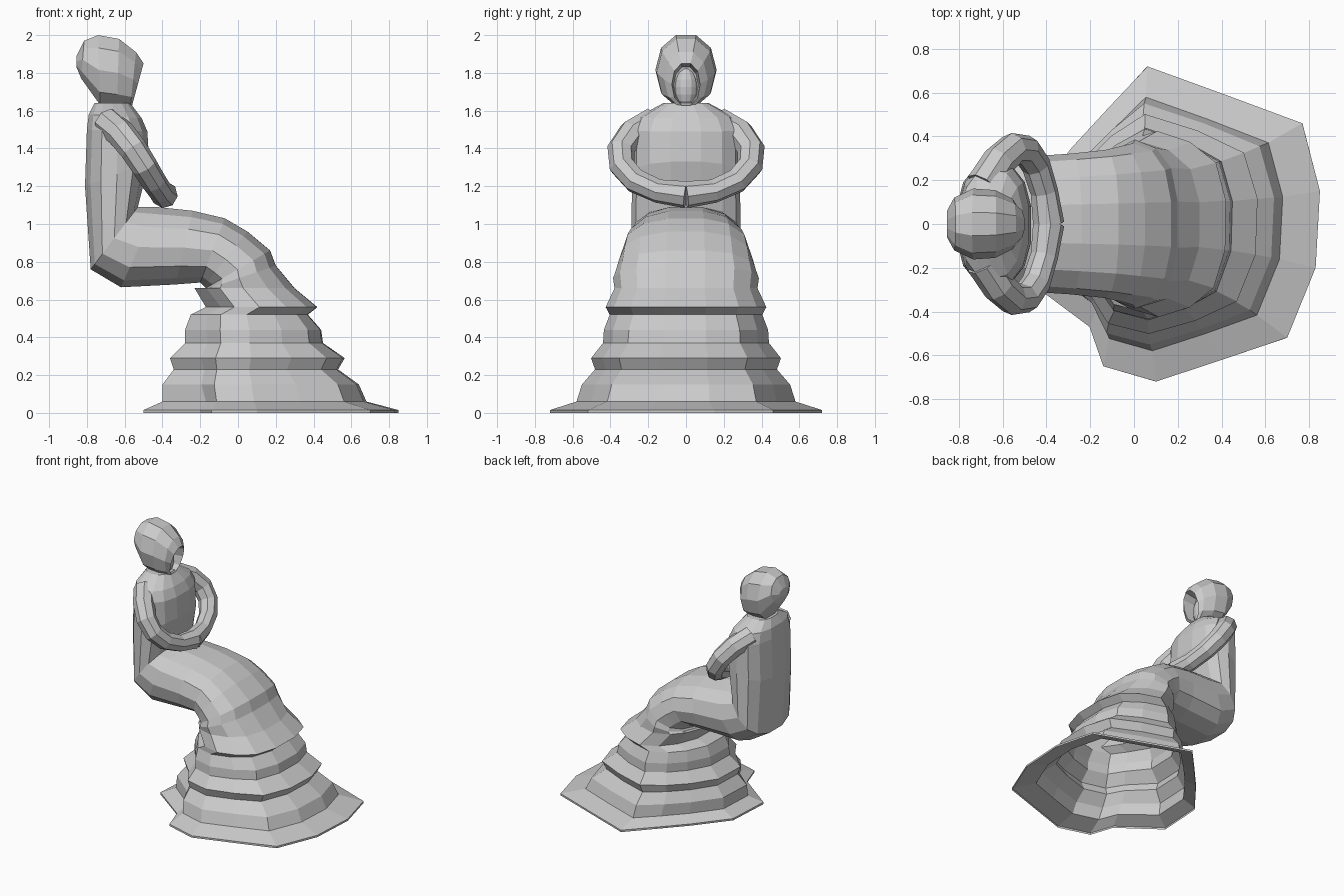
import bpy, bmesh, math
from mathutils import Vector

if "Cube" in bpy.data.objects:
    bpy.data.objects.remove(bpy.data.objects["Cube"])


def oval(n, power):
    """Unit rounded outline with a flat side at each end of u."""
    pts = []
    for i in range(n):
        a = (i + .5) * 2 * math.pi / n
        c, s = math.cos(a), math.sin(a)
        pts.append((math.copysign(abs(c) ** power, c), math.copysign(abs(s) ** power, s)))
    m, k = max(p[0] for p in pts), max(p[1] for p in pts)
    return [(u / m, v / k) for u, v in pts]


def loft(name, rings, outline, hem=None, cap_end=True):
    """Skin rings, each (x0, z0, x1, z1, half width); low rings blend into the hem outline."""
    bm = bmesh.new()
    loops = []
    for x0, z0, x1, z1, w in rings:
        a, b = Vector((x0, 0, z0)), Vector((x1, 0, z1))
        t = max(0, 1 - .57 * (z0 + z1)) if hem else 0
        loop = []
        for i, (u, v) in enumerate(outline):
            if hem:
                u += (hem[i][0] - u) * t
                v += (hem[i][1] - v) * t
            loop.append(bm.verts.new((a + b) / 2 + (b - a) / 2 * u + Vector((0, v * w, 0))))
        loops.append(loop)
    n = len(outline)
    for p, q in zip(loops, loops[1:]):
        for i in range(n):
            j = (i + 1) % n
            bm.faces.new((p[i], p[j], q[j], q[i]))
    bm.faces.new(loops[0])
    if cap_end:
        bm.faces.new(loops[-1])
    bmesh.ops.recalc_face_normals(bm, faces=bm.faces)
    mesh = bpy.data.meshes.new(name)
    bm.to_mesh(mesh)
    bm.free()
    obj = bpy.data.objects.new(name, mesh)
    bpy.context.collection.objects.link(obj)


# Lopsided hem corners; long edges get a midpoint so the hem matches the body's 14 sides
corners = [(.85, .15), (.77, .46), (.06, .72), (-.28, .35), (-.48, .1), (-.5, -.25),
           (-.2, -.47), (-.14, -.65), (.1, -.72), (.7, -.52), (.83, -.2)]
hem = []
for i, p in enumerate(corners):
    hem.append(((p[0] - .175) / .675, p[1] / .72))
    if i in (1, 2, 8):
        q = corners[i + 1]
        hem.append((((p[0] + q[0]) / 2 - .175) / .675, (p[1] + q[1]) / 1.44))

# Torso: neck to waist (back x, z, front x, z, half width)
torso = [(-.76, 1.64, -.57, 1.64, .12), (-.79, 1.58, -.51, 1.56, .25),
         (-.80, 1.50, -.48, 1.49, .285), (-.81, 1.20, -.47, 1.33, .285)]

# Lap: bends from the hips over the knees, widening steadily
bend = [(-.78, .76, -.53, 1.09), (-.62, .665, -.43, 1.09), (-.33, .68, -.24, 1.07),
        (-.20, .69, -.07, 1.03), (-.18, .67, .05, .96), (-.17, .66, .17, .86), (-.18, .65, .20, .78)]
lap = [(*r, .29 + .016 * i) for i, r in enumerate(bend)]

# Skirt: tiers (back x, front x, z), half width growing with the front overhang
tiers = [(-.23, .30, .66), (-.17, .42, .56), (-.25, .37, .52), (-.28, .44, .44), (-.28, .45, .37),
         (-.36, .565, .29), (-.34, .53, .23), (-.40, .64, .15), (-.40, .68, .06),
         (-.50, .85, .015), (-.50, .85, 0)]
skirt = [(b, z, f, z, .33 + .54 * f * f) for b, f, z in tiers]
loft("gown", torso + lap + skirt, oval(14, .85), hem, cap_end=False)

# Hood, lofted from the back of the head to a recessed face opening
loft("hood", [
    (-.855, 1.83, -.855, 1.89, .06), (-.83, 1.77, -.815, 1.97, .12),
    (-.73, 1.63, -.74, 2.0, .162), (-.64, 1.62, -.63, 1.98, .155),
    (-.57, 1.62, -.54, 1.91, .115), (-.56, 1.63, -.50, 1.85, .075),
    (-.63, 1.64, -.60, 1.83, .065)], oval(10, .95))

# Face inside the hood
bpy.ops.mesh.primitive_uv_sphere_add(segments=12, ring_count=8, radius=1, location=(-.62, 0, 1.725))
face = bpy.context.object
face.name = "face"
face.scale = (.05, .06, .105)

# Arms: tapered tubes along a leaning oval, meeting at the hands
STEPS = 6
for side, label in ((1, "left_arm"), (-1, "right_arm")):
    curve = bpy.data.curves.new(label, 'CURVE')
    curve.dimensions = '3D'
    curve.bevel_depth = 1
    curve.bevel_resolution = 2
    curve.use_fill_caps = True
    spline = curve.splines.new('POLY')
    spline.use_smooth = False
    spline.points.add(STEPS)
    for i, point in enumerate(spline.points):
        t = i / STEPS
        a = math.radians(30 + 150 * t)
        point.co = (-.39 - .3 * (1 - t) ** 1.5, side * .35 * math.sin(a), 1.36 + .205 * math.cos(a), 1)
        point.radius = .08 - .02 * t if i < STEPS else .072
    bpy.context.collection.objects.link(bpy.data.objects.new(label, curve))
